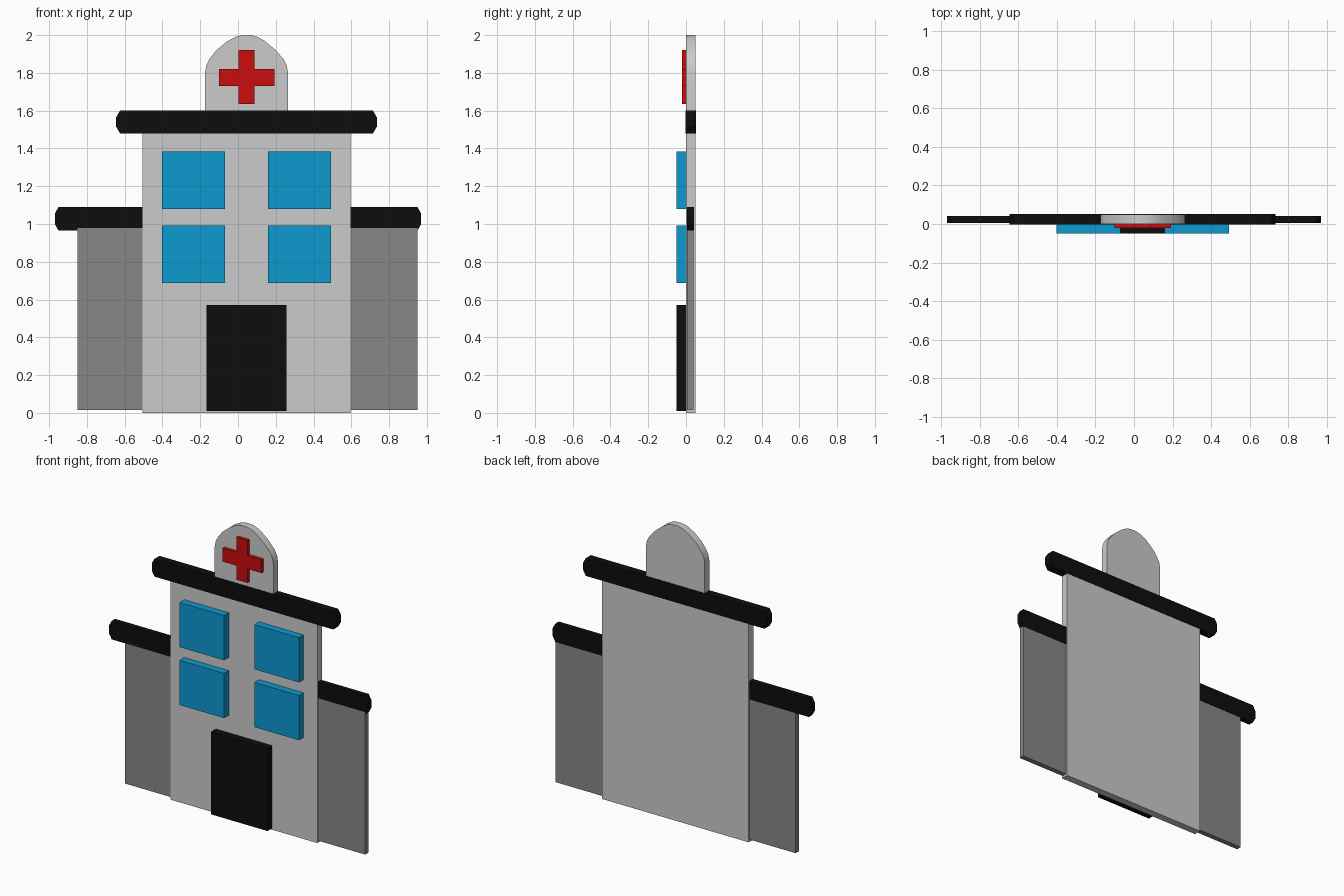
import bpy, bmesh, math

cube = bpy.data.objects.get("Cube")
if cube:
    bpy.data.objects.remove(cube, do_unlink=True)


def material(name, r, g, b):
    m = bpy.data.materials.new(name)
    m.use_nodes = True
    m.diffuse_color = (r, g, b, 1)
    m.node_tree.nodes["Principled BSDF"].inputs["Base Color"].default_value = (r, g, b, 1)
    return m


LIGHT = material("light_grey", 0.6, 0.6, 0.6)
DARK = material("mid_grey", 0.245, 0.245, 0.245)
BLACK = material("black", 0.004, 0.004, 0.004)
BLUE = material("window_blue", 0.004, 0.32, 0.63)
RED = material("red", 0.6, 0.004, 0.004)


def slab(name, outline, y0, y1, mat, smooth=False):
    """Extrude a front (x, z) outline from y0 back to y1."""
    bm = bmesh.new()
    face = bm.faces.new([bm.verts.new((x, y0, z)) for x, z in outline])
    grown = bmesh.ops.extrude_face_region(bm, geom=[face])["geom"]
    for v in grown:
        if isinstance(v, bmesh.types.BMVert):
            v.co.y = y1
    bmesh.ops.recalc_face_normals(bm, faces=bm.faces)
    mesh = bpy.data.meshes.new(name)
    bm.to_mesh(mesh)
    bm.free()
    mesh.materials.append(mat)
    obj = bpy.data.objects.new(name, mesh)
    bpy.context.collection.objects.link(obj)
    if smooth:
        bpy.ops.object.select_all(action='DESELECT')
        obj.select_set(True)
        bpy.context.view_layer.objects.active = obj
        bpy.ops.object.shade_smooth_by_angle(angle=math.radians(40))
    return obj


def rect(x0, x1, z0, z1):
    return [(x0, z0), (x1, z0), (x1, z1), (x0, z1)]


def bar(x0, x1, z0, z1, cx=0.02, cz=0.035):
    """Rectangle with clipped corners."""
    return [(x0 + cx, z0), (x1 - cx, z0), (x1, z0 + cz), (x1, z1 - cz),
            (x1 - cx, z1), (x0 + cx, z1), (x0, z1 - cz), (x0, z0 + cz)]


# Walls
slab("main_building", rect(-0.505, 0.595, 0, 1.49), 0, 0.05, LIGHT)
slab("side_wings", rect(-0.85, 0.95, 0.015, 0.98), 0.005, 0.04, DARK)

# Roofs
slab("main_roof", bar(-0.645, 0.735, 1.48, 1.6), -0.002, 0.052, BLACK)
slab("wing_roof", bar(-0.97, 0.97, 0.965, 1.09), 0.005, 0.042, BLACK)

# Rounded sign on top of the main roof
dome = [(-0.175, 1.59), (0.265, 1.59), (0.265, 1.80), (0.258, 1.84), (0.24, 1.875),
        (0.195, 1.925), (0.14, 1.97), (0.105, 1.99), (0.07, 2), (0.02, 2),
        (-0.015, 1.99), (-0.06, 1.965), (-0.115, 1.92), (-0.15, 1.875),
        (-0.168, 1.84), (-0.175, 1.80)]
slab("roof_sign", dome, 0, 0.05, LIGHT, smooth=True)

# Cross on the sign
x0, x1, x2, x3 = -0.1, 0.003, 0.087, 0.193
z0, z1, z2, z3 = 1.635, 1.73, 1.82, 1.922
slab("sign_cross", [(x1, z0), (x2, z0), (x2, z1), (x3, z1), (x3, z2), (x2, z2),
                    (x2, z3), (x1, z3), (x1, z2), (x0, z2), (x0, z1), (x1, z1)],
     -0.022, 0.001, RED)

# Windows and door
for row, z in (("lower", 0.688), ("upper", 1.08)):
    for side, x in (("right", -0.403), ("left", 0.158)):
        slab(f"{row}_{side}_window", rect(x, x + 0.334, z, z + 0.303), -0.05, 0.001, BLUE)
slab("door", rect(-0.166, 0.256, 0.01, 0.57), -0.05, 0.001, BLACK)
